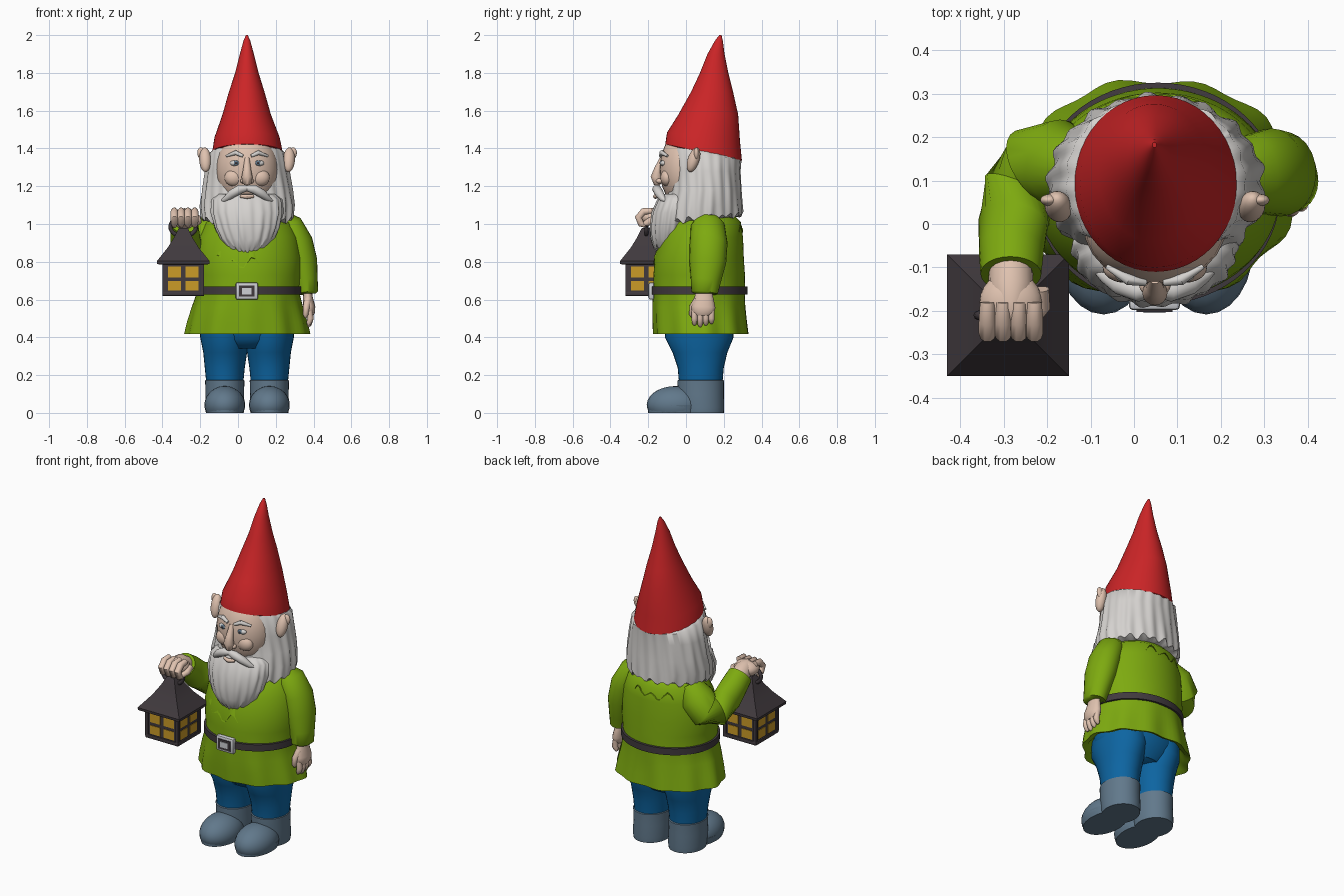
import bpy, bmesh, math
from mathutils import Vector, Matrix, Euler

def material(name, r, g, b):
    m = bpy.data.materials.new(name)
    m.diffuse_color = (r, g, b, 1)
    return m

RED = material("hat red", .60, .018, .02)
SKIN = material("skin", .74, .54, .43)
WHITE = material("hair white", .66, .64, .62)
GREEN = material("tunic green", .205, .40, .005)
DARK = material("dark iron", .052, .042, .048)
YELLOW = material("window yellow", .60, .33, .02)
BLUE = material("trouser blue", .004, .13, .36)
BOOT = material("boot grey", .12, .19, .26)
SILVER = material("buckle silver", .62, .63, .66)
CX = .048  # symmetry line of the figure

def finish(name, bm, mat, angle=50):
    bmesh.ops.recalc_face_normals(bm, faces=bm.faces)
    me = bpy.data.meshes.new(name)
    bm.to_mesh(me)
    bm.free()
    me.materials.append(mat)
    me.shade_smooth()
    me.set_sharp_from_angle(angle=math.radians(angle))
    ob = bpy.data.objects.new(name, me)
    bpy.context.collection.objects.link(ob)
    return ob

def skin_rings(bm, rings):
    loops = [[bm.verts.new(p) for p in r] for r in rings]
    n = len(loops[0])
    for a, b in zip(loops, loops[1:]):
        for i in range(n):
            j = (i + 1) % n
            bm.faces.new((a[i], a[j], b[j], b[i]))
    bm.faces.new(loops[0])
    bm.faces.new(loops[-1])

def loft(name, rings, mat, n=48, k=0, start=0, twist=0, angle=50):
    """Stack of ellipses: cx, cy, z, rx, ry, back tilt, ripple, jagged height."""
    out = []
    for q in rings:
        cx, cy, z, rx, ry, tilt, amp, jag = list(q) + [0] * (8 - len(q))
        ring = []
        for i in range(n):
            t = start + math.tau * i / n
            w = math.sin(k * t + twist * z) + .6 * math.sin((k * .6 // 1) * t + 2 - twist * z)
            f = 1 + amp * w
            ring.append((cx + rx * f * math.cos(t), cy + ry * f * math.sin(t),
                         z + tilt * math.sin(t) + jag * w))
        out.append(ring)
    bm = bmesh.new()
    skin_rings(bm, out)
    return finish(name, bm, mat, angle)

def tube(name, pts, mat, n=16, flat=1):
    """Limb along points x, y, z, radius."""
    ps = [Vector(p[:3]) for p in pts]
    out = []
    for i, p in enumerate(ps):
        d = ps[min(i + 1, len(ps) - 1)] - ps[max(i - 1, 0)]
        u = d.cross(Vector((0, 1, 0))).normalized()
        v = d.cross(u).normalized()
        r = pts[i][3]
        out.append([p + u * r * math.cos(math.tau * j / n) * flat + v * r * math.sin(math.tau * j / n)
                    for j in range(n)])
    bm = bmesh.new()
    skin_rings(bm, out)
    return finish(name, bm, mat)

def ball(name, loc, size, mat, rot=(0, 0, 0), floor=False):
    bm = bmesh.new()
    bmesh.ops.create_uvsphere(bm, u_segments=24, v_segments=14, radius=1,
                              matrix=Matrix.LocRotScale(Vector(loc), Euler(rot), Vector(size)))
    if floor:
        for v in bm.verts:
            v.co.z = max(v.co.z, 0)
    return finish(name, bm, mat)

def box(name, loc, size, mat, bevel=0):
    bm = bmesh.new()
    bmesh.ops.create_cube(bm, size=1, matrix=Matrix.LocRotScale(Vector(loc), None, Vector(size)))
    if bevel:
        bmesh.ops.bevel(bm, geom=bm.edges[:], offset=bevel, segments=2, affect='EDGES', profile=.5)
    return finish(name, bm, mat, 30)

# Pointed hat leaning backwards
loft("hat", [(.05, .095, 1.37, .17, .185, -.043), (.05, .093, 1.38, .187, .203, -.043),
             (.048, .093, 1.46, .172, .193, -.025), (.046, .118, 1.58, .128, .158),
             (.046, .138, 1.70, .094, .111), (.047, .149, 1.80, .062, .075),
             (.047, .159, 1.90, .037, .045), (.047, .174, 1.97, .018, .021),
             (.047, .182, 2.0, .005, .006)], RED)

# Face
ball("face", (CX, 0, 1.29), (.165, .14, .21), SKIN)
tube("nose", [(CX, -.125, 1.35, .013), (CX, -.148, 1.29, .021), (CX, -.158, 1.25, .029),
              (CX, -.148, 1.22, .025), (CX, -.135, 1.21, .012)], SKIN)
tube("lower_lip", [(CX - .035, -.148, 1.147, .008), (CX, -.162, 1.145, .012),
                   (CX + .035, -.148, 1.147, .008)], SKIN)
for s in (-1, 1):
    ball("cheek", (CX + s * .07, -.10, 1.245), (.05, .035, .045), SKIN)
    ball("nostril", (CX + s * .02, -.14, 1.228), (.016, .02, .014), SKIN)
    ball("eye", (CX + s * .06, -.118, 1.322), (.031, .018, .016), WHITE)
    ball("iris", (CX + s * .058, -.131, 1.323), (.014, .007, .014), BOOT)
    ball("pupil", (CX + s * .058, -.135, 1.323), (.007, .005, .007), DARK)
    tube("eyebrow", [(CX + s * .022, -.135, 1.36, .008), (CX + s * .06, -.128, 1.378, .013),
                     (CX + s * .11, -.098, 1.36, .006)], WHITE)
    tube("moustache", [(CX, -.15, 1.19, .016), (CX + s * .035, -.155, 1.185, .024),
                       (CX + s * .08, -.14, 1.16, .023), (CX + s * .115, -.12, 1.13, .015),
                       (CX + s * .14, -.105, 1.12, .004)], WHITE)
    ball("ear", (CX + s * .222, .04, 1.34), (.032, .03, .068), SKIN, (-.25, s * .2, s * .5))
    ball("ear_tip", (CX + s * .24, .055, 1.372), (.023, .014, .034), SKIN, (0, s * .2, 0))

# Hair and beard with strand ridges
loft("hair", [(.05, .095, 1.40, .165, .17, -.04), (.05, .10, 1.37, .205, .192, -.03, .012),
              (.05, .10, 1.28, .222, .188, 0, .015), (.05, .10, 1.18, .238, .192, 0, .018),
              (.05, .09, 1.10, .248, .205, 0, .022), (.05, .085, 1.03, .242, .212, .02, .025, .012),
              (.05, .085, 1.02, .20, .18, .02)],
     WHITE, n=132, k=22, twist=9)
loft("beard", [(CX, -.03, 1.16, .15, .10), (CX, -.04, 1.13, .185, .11, 0, .015),
               (CX, -.06, 1.06, .188, .12, 0, .025), (CX, -.075, .98, .168, .115, 0, .03),
               (CX, -.085, .92, .142, .10, 0, .04, .006), (CX, -.095, .88, .11, .08, 0, .045, .008),
               (CX, -.105, .85, .06, .05, 0, .05, .008)], WHITE, n=120, k=20, twist=12)

# Tunic with flared rippled skirt, zigzag collar
loft("tunic", [(.05, .08, .50, .24, .20), (.05, .08, .43, .29, .225, 0, .025),
               (.05, .08, .418, .325, .252, 0, .025), (.05, .075, .48, .312, .25, 0, .022),
               (.05, .07, .56, .29, .247, 0, .015), (.055, .07, .65, .268, .243),
               (.055, .07, .73, .278, .242), (.055, .07, .82, .28, .236),
               (.055, .085, .93, .262, .217), (.055, .10, 1.01, .225, .19),
               (.05, .10, 1.06, .16, .14)], GREEN, n=72, k=11)
loft("collar", [(.05, .05, 1.0, .18, .15), (.05, .065, .88, .255, .236, .09, 0, .022),
                (.05, .065, .89, .24, .20, .09)], GREEN, n=80, k=16)

# Belt and buckle
loft("belt", [(.055, .07, .626, .262, .237), (.055, .07, .628, .281, .255),
              (.055, .07, .668, .281, .255), (.055, .07, .67, .262, .237)], DARK, n=64, angle=40)
box("buckle", (.047, -.183, .645), (.118, .03, .092), SILVER, .01)
box("buckle_gap", (.047, -.199, .645), (.082, .006, .06), DARK)
box("buckle_centre", (.047, -.202, .645), (.05, .006, .034), SILVER)

# Hanging arm: sleeve and hand
tube("sleeve_down", [(.22, .11, 1.04, .05), (.27, .115, .99, .09), (.315, .12, .90, .10),
                     (.34, .115, .80, .098), (.357, .105, .70, .08), (.367, .098, .635, .07),
                     (.367, .098, .632, .055)], GREEN, 24, .82)
tube("hand_down", [(.368, .095, .66, .04), (.37, .095, .61, .05), (.376, .092, .56, .064),
                   (.378, .09, .53, .058), (.378, .09, .515, .04)], SKIN, 16, .52)
for i in range(4):
    y = .045 + i * .03
    tube("finger_down", [(.378, y, .54, .016), (.384, y, .50, .017),
                         (.376, y, .468 + .008 * abs(i - 1), .014),
                         (.37, y, .456 + .008 * abs(i - 1), .006)], SKIN, 10)
tube("thumb_down", [(.37, .06, .60, .02), (.362, .034, .56, .018), (.358, .03, .52, .014),
                    (.357, .034, .505, .006)], SKIN, 10)

# Raised arm: sleeve and fist
tube("sleeve_up", [(-.12, .13, 1.0, .07), (-.17, .14, .94, .10), (-.22, .13, .88, .10),
                   (-.26, .075, .865, .09), (-.278, 0, .915, .08), (-.282, -.06, .97, .075),
                   (-.283, -.115, 1.01, .07), (-.283, -.117, 1.01, .05)], GREEN, 24)
tube("wrist_up", [(-.283, -.09, 1.0, .05), (-.283, -.15, 1.035, .052), (-.283, -.19, 1.045, .04)], SKIN)
ball("fist", (-.283, -.18, 1.036), (.072, .07, .046), SKIN)
for i in range(4):
    x = -.337 + i * .036
    tube("finger_up", [(x, -.18, 1.07, .017), (x, -.225, 1.066, .02), (x, -.252, 1.035, .02),
                       (x, -.238, 1.0, .018), (x, -.21, .99, .012)], SKIN, 10)
tube("thumb_up", [(-.215, -.15, 1.03, .02), (-.212, -.19, 1.015, .02), (-.235, -.225, .995, .015)], SKIN, 10)

# Lantern: bail ring, roof, house, windows on four sides
LX, LY = -.29, -.21
tube("lantern_ring", [(LX + .068 * math.cos(a), LY, .985 + .05 * math.sin(a), .011)
                      for a in [math.tau * i / 24 for i in range(25)]], DARK, 8)
q = math.sqrt(2)
loft("lantern_roof", [(LX, LY, z, r * q, r * q) for z, r in
     ((.785, .12), (.788, .139), (.803, .14), (.875, .082), (.93, .048), (.975, .026), (.98, .02))],
     DARK, n=4, start=math.pi / 4, angle=25)
box("lantern_house", (LX, LY, .705), (.206, .206, .17), DARK)
box("lantern_base", (LX, LY, .63), (.222, .222, .022), DARK, .004)
for s in (-1, 1):
    for t in (-1, 1):
        box("lantern_post", (LX + s * .101, LY + t * .101, .71), (.018, .018, .16), DARK)
        for z, h in ((.747, .058), (.673, .052)):
            box("window", (LX + s * .046, LY + t * .103, z), (.068, .007, h), YELLOW)
            box("window", (LX + t * .103, LY + s * .046, z), (.007, .068, h), YELLOW)

# Trousers and boots
loft("trouser_seat", [(CX, .075, .34, .14, .13), (CX, .07, .39, .225, .17),
                      (CX, .07, .45, .255, .19), (CX, .07, .52, .25, .19)], BLUE)
for s in (-1, 1):
    x = CX + s * .118
    loft("trouser_leg", [(x, .078, .16, .098, .115), (x, .078, .24, .106, .122),
                         (x - s * .002, .074, .32, .116, .145), (x, .07, .40, .13, .182),
                         (x, .07, .47, .13, .18)], BLUE, n=32)
    loft("boot_shaft", [(x, .085, 0, .10, .115), (x, .083, .03, .104, .119), (x, .078, .10, .102, .122),
                        (x, .078, .172, .104, .123), (x, .078, .178, .09, .11)], BOOT, n=32)
    ball("boot_toe", (x, -.055, .042), (.108, .153, .1), BOOT, floor=True)
    loft("boot_sole", [(x, -.05, 0, .098, .15), (x, -.05, .042, .108, .153)], BOOT, n=32)
